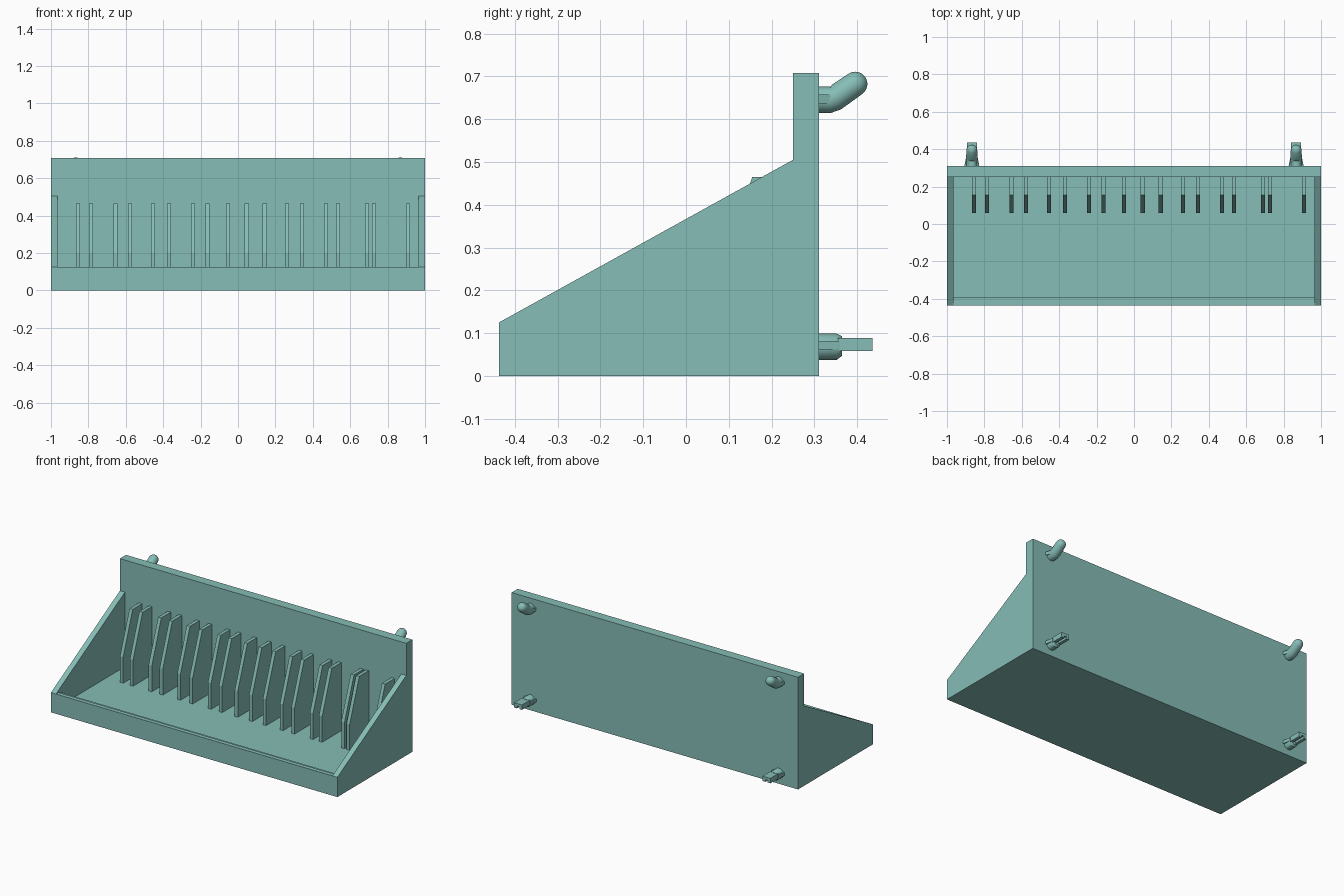
import bpy, bmesh, math
from mathutils import Vector

if "Cube" in bpy.data.objects:
    bpy.data.objects.remove(bpy.data.objects["Cube"])

teal = bpy.data.materials.new("teal")
teal.diffuse_color = (0.238, 0.508, 0.468, 1)
teal.use_nodes = True
teal.node_tree.nodes["Principled BSDF"].inputs["Base Color"].default_value = teal.diffuse_color


def make_object(name, bm):
    bmesh.ops.recalc_face_normals(bm, faces=bm.faces)
    me = bpy.data.meshes.new(name)
    bm.to_mesh(me)
    bm.free()
    me.materials.append(teal)
    ob = bpy.data.objects.new(name, me)
    bpy.context.collection.objects.link(ob)
    return ob


def extrude(name, points, offset):
    """Prism from a planar outline of 3D points."""
    bm = bmesh.new()
    face = bm.faces.new([bm.verts.new(p) for p in points])
    new = bmesh.ops.extrude_face_region(bm, geom=[face])["geom"]
    bmesh.ops.translate(bm, vec=offset, verts=[v for v in new if isinstance(v, bmesh.types.BMVert)])
    return make_object(name, bm)


def side_prism(name, yz, x0, x1):
    return extrude(name, [(x0, y, z) for y, z in yz], (x1 - x0, 0, 0))


def tube(name, x, stations, sides):
    """Round bar; each station is y, z, radius, tilt in degrees."""
    bm = bmesh.new()
    rings = []
    for y, z, r, tilt in stations:
        t = math.radians(tilt)
        up = Vector((0, -math.sin(t), math.cos(t)))
        ring = []
        for i in range(sides):
            a = 2 * math.pi * (i + 0.5) / sides
            ring.append(bm.verts.new(Vector((x + r * math.cos(a), y, z)) + up * r * math.sin(a)))
        rings.append(ring)
    for a, b in zip(rings, rings[1:]):
        for i in range(sides):
            j = (i + 1) % sides
            bm.faces.new((a[i], a[j], b[j], b[i]))
    bm.faces.new(rings[0])
    bm.faces.new(rings[-1])
    ob = make_object(name, bm)
    bpy.ops.object.select_all(action='DESELECT')
    bpy.context.view_layer.objects.active = ob
    ob.select_set(True)
    bpy.ops.object.shade_smooth_by_angle(angle=math.radians(35))
    return ob


# Tray: sloped side profile with the inside hollowed out, small ledge behind the lip
tray = side_prism("tray", [(-0.437, 0), (0.311, 0), (0.311, 0.708), (0.25, 0.708),
                           (0.25, 0.505), (-0.437, 0.125)], -1, 1)
cutter = side_prism("tray_cutter", [(-0.39, 0.035), (-0.39, 0.118), (-0.411, 0.118), (-0.411, 0.1245),
                                    (-0.6, 0.1245), (-0.6, 0.9), (0.25, 0.9), (0.25, 0.035)],
                    -0.965, 0.965)
mod = tray.modifiers.new("hollow", 'BOOLEAN')
mod.operation = 'DIFFERENCE'
mod.solver = 'EXACT'
mod.object = cutter
bpy.context.view_layer.objects.active = tray
bpy.ops.object.modifier_apply(modifier=mod.name)
bpy.data.objects.remove(cutter)

# Divider fins, unevenly spaced
fin_x = [-0.855, -0.786, -0.655, -0.578, -0.455, -0.369, -0.241, -0.164, -0.054,
         0.047, 0.143, 0.262, 0.342, 0.471, 0.535, 0.69, 0.727, 0.908]
fin_profile = [(0.06, 0.03), (0.06, 0.2), (0.155, 0.465), (0.255, 0.465), (0.255, 0.03)]
for x in fin_x:
    side_prism("divider_fin", fin_profile, x - 0.011, x + 0.011)

# Mounting pegs on the back
for x in (-0.867, 0.867):
    # Upper hook bends upward and ends in a dome
    c, s = math.cos(math.radians(33)), math.sin(math.radians(33))
    path = [(0.30, 0.645, 0.031, 0), (0.338, 0.645, 0.031, 0), (0.352, 0.652, 0.031, 20)]
    y, z, r = 0.395, 0.682, 0.029
    for k in range(6):
        a = math.radians(k * 17)
        path.append((y + r * math.sin(a) * c, z + r * math.sin(a) * s, r * math.cos(a), 33))
    tube("upper_hook", x, path, 24)

    # Lower peg with a flat tip grooved underneath
    tube("lower_peg", x, [(0.30, 0.068, 0.031, 0), (0.352, 0.068, 0.031, 0),
                          (0.365, 0.070, 0.023, 0)], 20)
    tip_outline = [(-0.027, 0.058), (-0.008, 0.058), (-0.008, 0.072), (0.008, 0.072),
                   (0.008, 0.058), (0.027, 0.058), (0.027, 0.089), (-0.027, 0.089)]
    extrude("peg_tip", [(x + dx, 0.355, z) for dx, z in tip_outline], (0, 0.081, 0))

    # Tapered barbs on both sides of each peg
    for z0, end in ((0.637, 0.338), (0.062, 0.36)):
        for side in (-1, 1):
            outline = [(x, 0.305, z0), (x + side * 0.041, 0.305, z0),
                       (x + side * 0.03, end, z0), (x, end, z0)]
            extrude("peg_barb", outline, (0, 0, 0.02))
